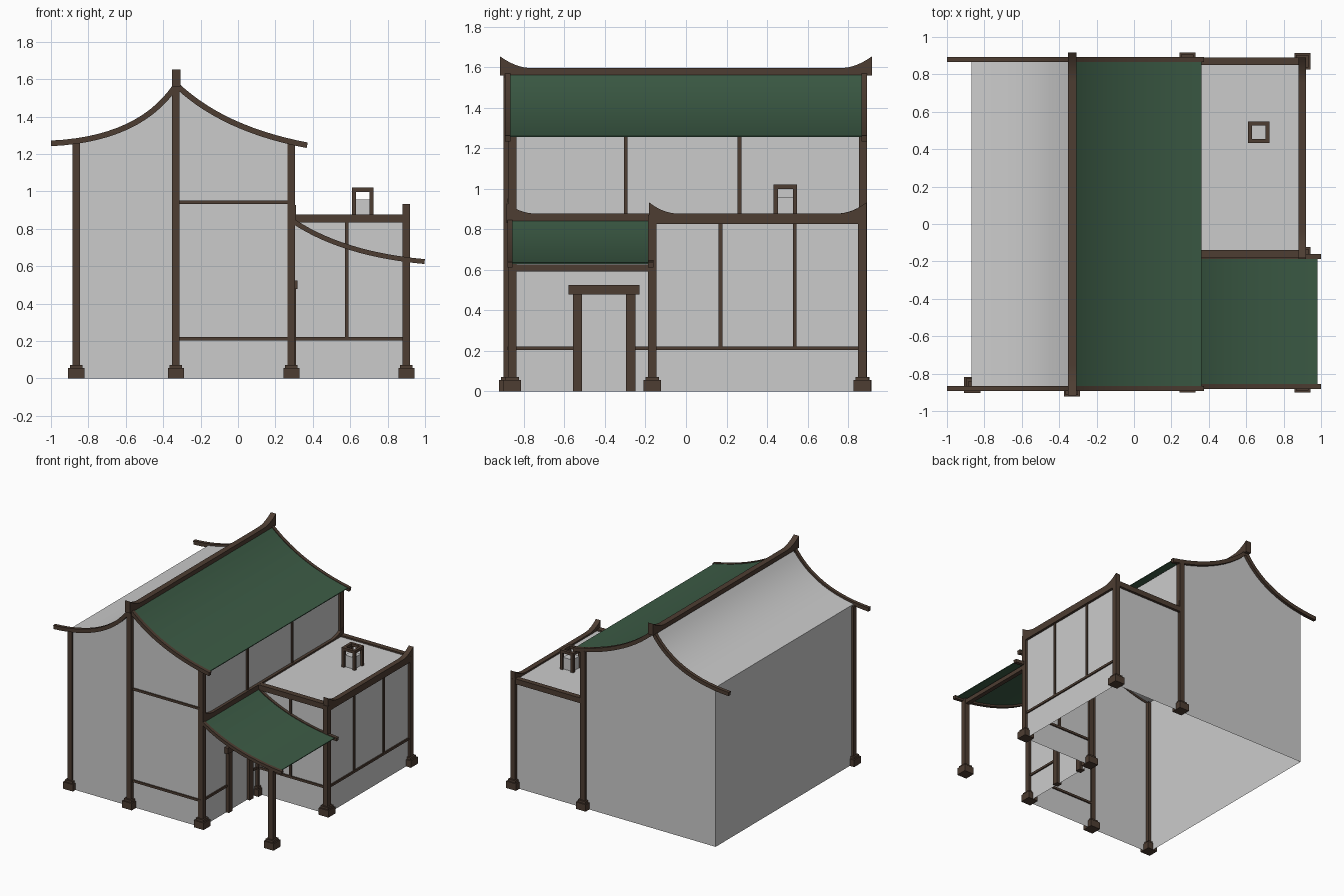
import bpy, bmesh
from mathutils import Vector

if "Cube" in bpy.data.objects:
    bpy.data.objects.remove(bpy.data.objects["Cube"])


def material(name, rgb):
    m = bpy.data.materials.new(name)
    m.diffuse_color = (*rgb, 1)
    m.use_nodes = True
    m.node_tree.nodes["Principled BSDF"].inputs["Base Color"].default_value = m.diffuse_color
    return m


WOOD = material("dark_wood", (0.075, 0.047, 0.032))
GREEN = material("green_roof", (0.045, 0.105, 0.06))


def finish(name, bm, mat=None, smooth=False):
    me = bpy.data.meshes.new(name)
    bm.to_mesh(me)
    bm.free()
    ob = bpy.data.objects.new(name, me)
    bpy.context.collection.objects.link(ob)
    if mat:
        me.materials.append(mat)
    if smooth:
        bpy.context.view_layer.objects.active = ob
        ob.select_set(True)
        bpy.ops.object.shade_smooth_by_angle()
        ob.select_set(False)
    return ob


def add_box(bm, x0, x1, y0, y1, z0, z1):
    vs = bmesh.ops.create_cube(bm, size=1)["verts"]
    for v in vs:
        v.co = ((x0 + x1) / 2 + v.co.x * (x1 - x0),
                (y0 + y1) / 2 + v.co.y * (y1 - y0),
                (z0 + z1) / 2 + v.co.z * (z1 - z0))


def boxes(name, dims, mat=WOOD):
    bm = bmesh.new()
    for d in dims:
        add_box(bm, *d)
    return finish(name, bm, mat)


def prism(name, pts, axis, a, b, mat=None, skip=(), caps=True, smooth=False):
    """Extrude a profile along x (yz points) or y (xz points)."""
    bm = bmesh.new()
    place = (lambda p, c: (c, p[0], p[1])) if axis == 'x' else (lambda p, c: (p[0], c, p[1]))
    r0 = [bm.verts.new(place(p, a)) for p in pts]
    r1 = [bm.verts.new(place(p, b)) for p in pts]
    n = len(pts)
    for i in range(n):
        if i not in skip:
            j = (i + 1) % n
            bm.faces.new((r0[i], r0[j], r1[j], r1[i]))
    if caps:
        bm.faces.new(r0[::-1])
        bm.faces.new(r1)
    bmesh.ops.recalc_face_normals(bm, faces=bm.faces)
    return finish(name, bm, mat, smooth)


def bezier(p0, p1, p2, n=14):
    p0, p1, p2 = Vector(p0), Vector(p1), Vector(p2)
    ts = [i / n for i in range(n + 1)]
    return [p0 * (1 - t) ** 2 + p1 * 2 * t * (1 - t) + p2 * t * t for t in ts]


def height(curve, x):
    for p, q in zip(curve, curve[1:]):
        if min(p.x, q.x) - 1e-5 <= x <= max(p.x, q.x) + 1e-5:
            return p.y + (q.y - p.y) * (x - p.x) / (q.x - p.x)
    return curve[-1].y


def board(name, curve, thick, y0, y1):
    """Curved gable board of even thickness."""
    up, down = [], []
    for i, p in enumerate(curve):
        d = (curve[min(i + 1, len(curve) - 1)] - curve[max(i - 1, 0)]).normalized()
        nrm = Vector((-d.y, d.x)) * thick / 2
        up.append(p + nrm)
        down.append(p - nrm)
    prism(name, up + down[::-1], 'y', y0, y1, WOOD, smooth=True)


def sheet(name, curve, x_end, lift, y0, y1):
    x0 = curve[0].x
    xs = [x0 + (x_end - x0) * i / 16 for i in range(17)]
    pts = [(x, height(curve, x) + lift) for x in xs]
    pts += [(x, z - 0.006) for x, z in reversed(pts)]
    prism(name, pts, 'y', y0, y1, GREEN, smooth=True)


def ridge(name, x, w, y0, y1, z0, z1, rise, run):
    """Beam along y whose ends sweep upward."""
    ts = [i / 8 for i in range(9)]
    top = [(y0 + run * t, z1 + rise * (1 - t) ** 2) for t in ts]
    top += [(y1 - run * t, z1 + rise * (1 - t) ** 2) for t in reversed(ts)]
    prism(name, top + [(y1, z0), (y0, z0)], 'x', x - w / 2, x + w / 2, WOOD, smooth=True)


# Roof curves in x, z
left = bezier((-0.33, 1.57), (-0.52, 1.28), (-1.0, 1.257))
right = bezier((-0.33, 1.57), (-0.08, 1.332), (0.37, 1.247))
porch = bezier((0.289, 0.845), (0.555, 0.665), (0.998, 0.625))

# Main house shell, open below, with the left roof slope
XL, XR, YB = -0.87, 0.287, 0.87
xs_l = [XL + (-0.33 - XL) * i / 14 for i in range(15)]
xs_r = [-0.33 + (XR + 0.33) * i / 14 for i in range(1, 15)]
prof = [(XL, 0)] + [(x, height(left, x)) for x in xs_l] + [(x, height(right, x)) for x in xs_r] + [(XR, 0)]
n = len(prof)
prism("house_walls", prof, 'y', -YB, YB, skip=(n - 1, n - 2), smooth=True)

# Right wall, cut away where the wing joins
bm = bmesh.new()
zt = height(right, XR)
bm.faces.new([bm.verts.new((XR, y, z)) for y, z in
              ((-YB, 0), (-0.165, 0), (-0.165, 0.865), (YB, 0.865), (YB, zt), (-YB, zt))])
finish("house_right_wall", bm)

# Flat-roofed wing
prism("wing_walls", [(XR, 0), (0.9, 0), (0.9, 0.865), (XR, 0.865)], 'y', -0.165, YB, skip=(0, 3))

# Green roofs
sheet("main_green_roof", right, 0.36, 0.012, -YB, YB)
sheet("porch_green_roof", porch, 0.98, 0.008, -0.87, -0.17)

# Gable boards
for side, y0, y1 in (("front", -0.893, -0.866), ("back", 0.866, 0.893)):
    board(side + "_left_gable_board", left, 0.03, y0, y1)
    board(side + "_right_gable_board", right, 0.03, y0, y1)
board("porch_front_board", porch, 0.026, -0.882, -0.856)
board("porch_back_board", porch, 0.026, -0.187, -0.16)

# Ridges and upturned beams
ridge("main_ridge", -0.33, 0.046, -0.917, 0.917, 1.56, 1.595, 0.058, 0.16)
ridge("wing_edge_beam", 0.9, 0.04, -0.182, 0.89, 0.825, 0.878, 0.055, 0.14)
ridge("wall_ridge_beam", 0.29, 0.04, -0.885, 0.885, 0.83, 0.878, 0.05, 0.14)
boxes("wing_front_beam", [(0.29, 0.9, -0.182, -0.138, 0.835, 0.877)])
boxes("wing_back_beam", [(0.29, 0.9, 0.85, 0.89, 0.835, 0.877)])
boxes("porch_eave_beam", [(0.88, 0.915, -0.87, -0.17, 0.592, 0.625)])

# Posts on stepped bases
posts = [("front_left", -0.865, -0.86, 1.26), ("front_ridge", -0.332, -0.88, 1.57),
         ("front_right", 0.285, -0.857, 1.26), ("back_right", 0.285, 0.873, 1.26),
         ("porch", 0.9, -0.857, 0.64), ("wing_front", 0.9, -0.167, 0.87),
         ("wing_back", 0.9, 0.87, 0.87), ("wing_inner", 0.285, -0.167, 0.84)]
for name, x, y, h in posts:
    boxes(name + "_post", [(x - w, x + w, y - w, y + w, a, b) for w, a, b in
                           ((0.0205, 0.07, h), (0.043, 0, 0.055), (0.033, 0.055, 0.072))])

# Thin wall timbers
T = 0.01
boxes("front_gable_timbers", [(-0.33, 0.285, -YB - T, -YB + T, z - 0.009, z + 0.009) for z in (0.212, 0.942)])
boxes("wing_front_timbers", [(0.29, 0.9, -0.165 - T, -0.165 + T, 0.203, 0.221),
                             (0.573, 0.591, -0.165 - T, -0.165 + T, 0.221, 0.84)])
boxes("wing_side_timbers", [(0.9 - T, 0.9 + T, -0.165, YB, 0.203, 0.221)] +
      [(0.9 - T, 0.9 + T, y - 0.009, y + 0.009, 0.221, 0.83) for y in (0.17, 0.537)])
boxes("upper_wall_timbers", [(XR - T, XR + T, y - 0.009, y + 0.009, 0.87, zt) for y in (-0.298, 0.264)])
boxes("lower_wall_timbers", [(XR - T, XR + T, -YB, -0.55, 0.203, 0.221),
                             (XR - T, XR + T, -0.26, -0.165, 0.203, 0.221)])

# Door frame
boxes("door_frame", [(0.265, 0.31, -0.558, -0.512, 0, 0.48), (0.265, 0.31, -0.296, -0.25, 0, 0.48),
                     (0.26, 0.318, -0.58, -0.23, 0.478, 0.525)])

# Roof vent: open timber frame around a grey core
cx, cy, r, w = 0.667, 0.491, 0.058, 0.022
frame = [(cx + sx * (r - w / 2) - w / 2, cx + sx * (r - w / 2) + w / 2,
          cy + sy * (r - w / 2) - w / 2, cy + sy * (r - w / 2) + w / 2, 0.86, 1.0)
         for sx in (-1, 1) for sy in (-1, 1)]
for s in (-1, 1):
    a = s * (r - w / 2)
    frame.append((cx - r, cx + r, cy + a - w / 2, cy + a + w / 2, 0.998, 1.02))
    frame.append((cx + a - w / 2, cx + a + w / 2, cy - r + w, cy + r - w, 0.998, 1.02))
boxes("vent_frame", frame)
boxes("vent_core", [(cx - 0.042, cx + 0.042, cy - 0.042, cy + 0.042, 0.86, 0.957)], None)
